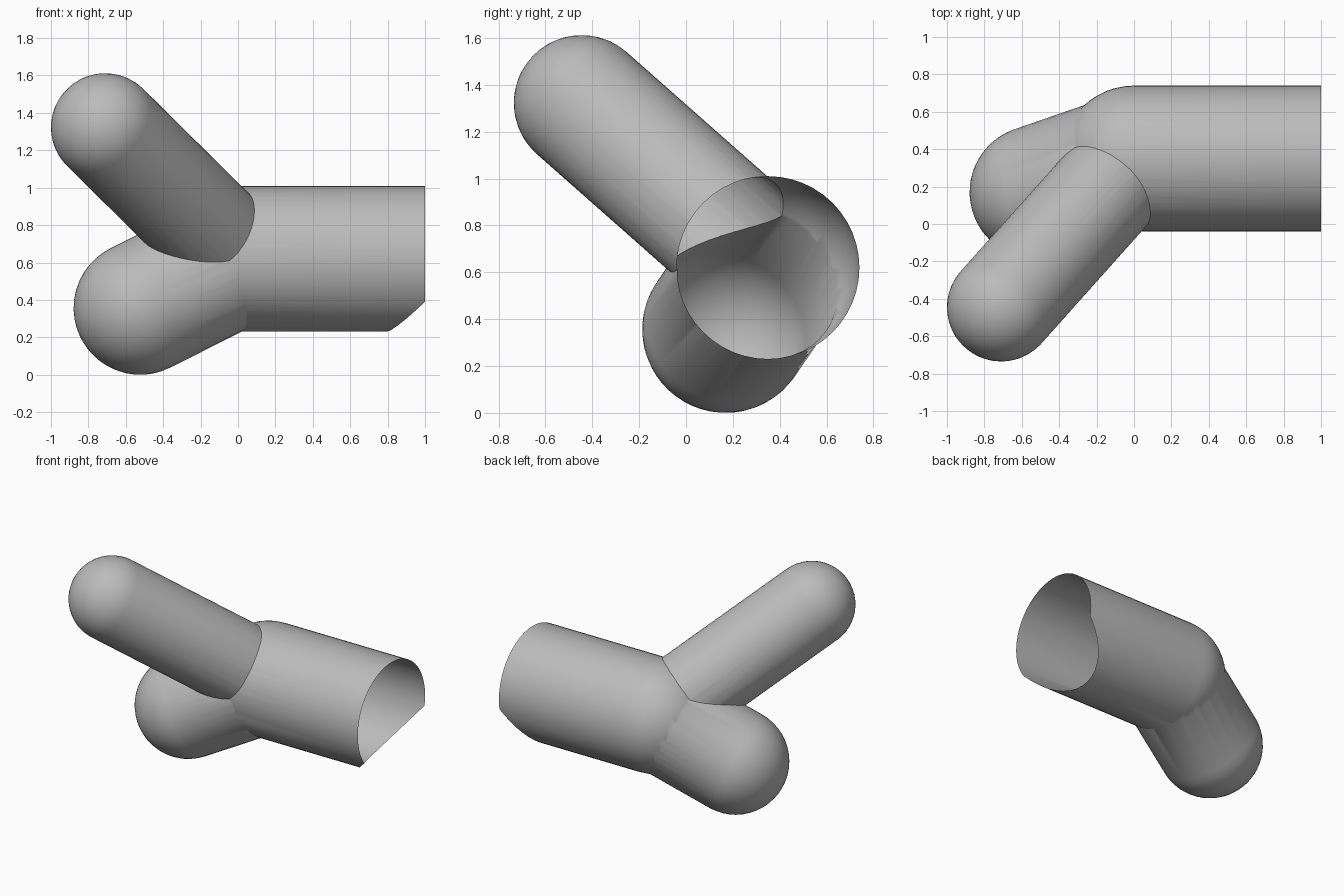
import bpy
import bmesh
from math import cos, sin, pi
from mathutils import Vector

cube = bpy.data.objects.get("Cube")
if cube:
    bpy.data.objects.remove(cube, do_unlink=True)

SIDES, RINGS = 48, 12
JOINT = Vector((0, 0.35, 0.62))

grey = bpy.data.materials.new("plain_grey")
grey.use_nodes = True
grey.diffuse_color = (0.5, 0.5, 0.5, 1)
grey.node_tree.nodes["Principled BSDF"].inputs["Base Color"].default_value = (0.5, 0.5, 0.5, 1)


def round_ended_tube(name, start, end, radius):
    """Solid tube with a flat base at start and a dome centred on end."""
    axis = end - start
    length = axis.length
    profile = [(0, 0), (radius, 0)]
    for i in range(RINGS + 1):
        a = pi / 2 * i / RINGS
        profile.append((radius * cos(a), length + radius * sin(a)))
    bm = bmesh.new()
    verts = [bm.verts.new((x, 0, z)) for x, z in profile]
    edges = [bm.edges.new(pair) for pair in zip(verts, verts[1:])]
    bmesh.ops.spin(bm, geom=verts + edges, cent=(0, 0, 0), axis=(0, 0, 1),
                   angle=2 * pi, steps=SIDES)
    bmesh.ops.remove_doubles(bm, verts=bm.verts, dist=1e-4)
    bmesh.ops.recalc_face_normals(bm, faces=bm.faces)
    turn = Vector((0, 0, 1)).rotation_difference(axis).to_matrix().to_4x4()
    bm.transform(turn)
    bmesh.ops.translate(bm, verts=bm.verts, vec=start)
    mesh = bpy.data.meshes.new(name)
    bm.to_mesh(mesh)
    bm.free()
    mesh.materials.append(grey)
    obj = bpy.data.objects.new(name, mesh)
    bpy.context.collection.objects.link(obj)
    return obj


# Main pipe and its two branches, all meeting at the joint
pipe = round_ended_tube("branched_pipe", JOINT + Vector((1, 0, 0)), JOINT, 0.39)
branches = [
    round_ended_tube("upper_branch", JOINT, Vector((-0.71, -0.445, 1.322)), 0.29),
    round_ended_tube("lower_branch", JOINT, Vector((-0.522, 0.17, 0.357)), 0.357),
]

# Merge into one hollow skin
for branch in branches:
    union = pipe.modifiers.new("join_" + branch.name, "BOOLEAN")
    union.operation = "UNION"
    union.solver = "EXACT"
    union.object = branch
bpy.context.view_layer.update()
merged = bpy.data.meshes.new_from_object(
    pipe.evaluated_get(bpy.context.evaluated_depsgraph_get()))
pipe.modifiers.clear()
pipe.data = merged
for branch in branches:
    bpy.data.objects.remove(branch, do_unlink=True)

# Open the pipe end and slice its lower corner
bm = bmesh.new()
bm.from_mesh(merged)
cap = [f for f in bm.faces if all(v.co.x > 0.99 for v in f.verts)]
bmesh.ops.delete(bm, geom=cap, context="FACES")
bmesh.ops.bisect_plane(bm, geom=bm.verts[:] + bm.edges[:] + bm.faces[:],
                       plane_co=(0.784, 0.438, 0.24), plane_no=(1, 0.2, -0.9),
                       clear_outer=True)
bm.to_mesh(merged)
bm.free()

# Smooth walls, crisp seams
bpy.ops.object.select_all(action="DESELECT")
pipe.select_set(True)
bpy.context.view_layer.objects.active = pipe
bpy.ops.object.shade_smooth_by_angle(angle=pi / 6)
